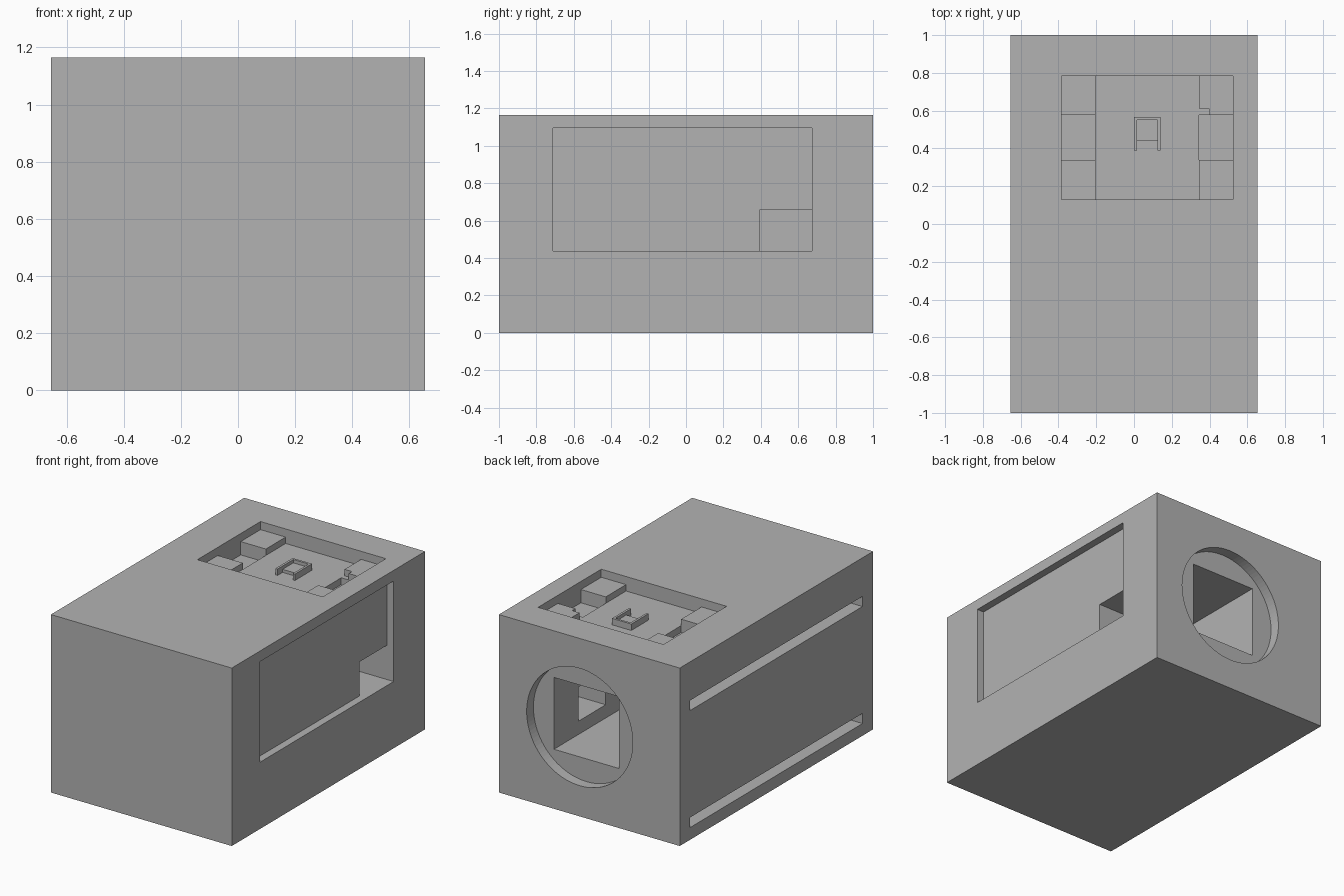
import bpy
import math

old = bpy.data.objects.get("Cube")
if old:
    bpy.data.objects.remove(old, do_unlink=True)

grey = bpy.data.materials.new("plain_grey")
grey.use_nodes = True
grey.diffuse_color = (0.45, 0.45, 0.45, 1)
grey.node_tree.nodes["Principled BSDF"].inputs["Base Color"].default_value = (0.45, 0.45, 0.45, 1)


def box(name, x, y, z):
    """Axis-aligned box from (min, max) ranges."""
    bpy.ops.mesh.primitive_cube_add(size=1)
    ob = bpy.context.object
    ob.name = name
    ob.location = [(a + b) / 2 for a, b in (x, y, z)]
    ob.scale = [b - a for a, b in (x, y, z)]
    bpy.ops.object.transform_apply(location=True, rotation=True, scale=True)
    ob.data.materials.append(grey)
    return ob


def cut(target, cutter):
    """Subtract the cutter from the target and discard it."""
    cutter.hide_render = True
    mod = target.modifiers.new("cut", "BOOLEAN")
    mod.operation = "DIFFERENCE"
    mod.solver = "EXACT"
    mod.object = cutter
    bpy.ops.object.select_all(action="DESELECT")
    bpy.context.view_layer.objects.active = target
    target.select_set(True)
    bpy.ops.object.modifier_apply(modifier=mod.name)
    bpy.data.objects.remove(cutter, do_unlink=True)


# Main block
W, H = 0.655, 1.165
body = box("body", (-W, W), (-1, 1), (0, H))

# Open room in the top
X0, X1, Y0, Y1 = -0.385, 0.523, 0.13, 0.783
PIT, FLOOR, TOP = 1.025, 1.07, 1.112
cut(body, box("room_cutter", (X0, X1), (Y0, Y1), (PIT, 1.3)))

# Shallow side panel recess
cut(body, box("panel_cutter", (0.605, 0.8), (-0.71, 0.675), (0.437, 1.095)))

# Round recess in the back, with a square shaft behind it
CX, CZ, HALF = 0.07, 0.585, 0.235
bpy.ops.mesh.primitive_cylinder_add(vertices=96, radius=0.384, depth=0.2,
                                    location=(CX, 1.03, CZ),
                                    rotation=(math.pi / 2, 0, 0))
ring = bpy.context.object
ring.data.materials.append(grey)
cut(body, ring)
cut(body, box("shaft_cutter", (CX - HALF, CX + HALF), (Y0, 0.95),
              (CZ - HALF, CZ + HALF)))

# Passage from the side panel into the shaft
cut(body, box("passage_cutter", (0.2, 0.62), (0.395, 0.675), (0.437, 0.66)))

# Two long slots in the other side
for z in (0.08, 0.846):
    cut(body, box("slot_cutter", (-0.8, -W + 0.1), (-0.89, 0.896), (z, z + 0.066)))

# Room floor and corner blocks; the gaps between the blocks stay sunken
XL, XR, YA, YB = -0.203, 0.343, 0.34, 0.578
box("room_floor", (XL, XR), (Y0, Y1), (PIT, FLOOR))
box("front_right_block", (X0, XL), (Y0, YA), (PIT, TOP))
box("back_right_block", (X0, XL), (YB, Y1), (PIT, TOP))
box("front_left_block", (XR, X1), (Y0, YA), (PIT, TOP))

# Back left block with a notched corner
NX, NY = 0.397, 0.612
box("back_left_block", (XR, X1), (NY, Y1), (PIT, TOP))
box("back_left_block_step", (NX, X1), (YB, NY), (PIT, TOP))
box("notch_floor", (XR, NX), (YB, NY), (PIT, FLOOR))

# Small chair in the middle of the room
CL, CR, CF, CB, T = 0.0, 0.14, 0.388, 0.566, 0.015
box("chair_back", (CL, CR), (CB - T, CB), (FLOOR, TOP))
for name, x in (("chair_right_arm", CL), ("chair_left_arm", CR - T)):
    box(name, (x, x + T), (CF, CB - T), (FLOOR, TOP))
box("chair_seat", (CL + T, CR - T), (0.44, CB - T), (FLOOR, 1.09))
